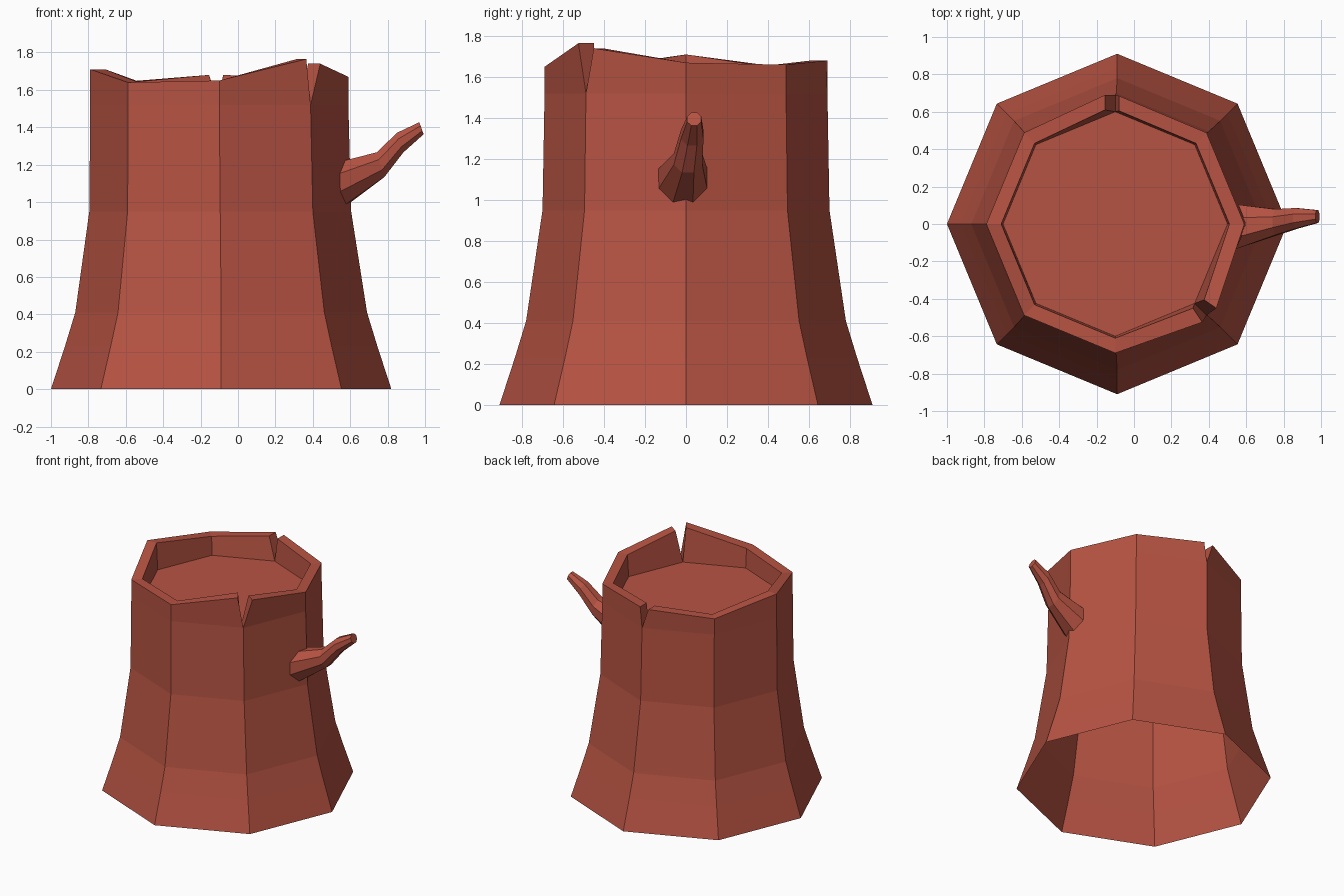
import bpy, bmesh, math
from mathutils import Vector

if "Cube" in bpy.data.objects:
    bpy.data.objects.remove(bpy.data.objects["Cube"])

bark = bpy.data.materials.new("red_brown_bark")
bark.diffuse_color = (0.47, 0.087, 0.055, 1)
bark.use_nodes = True
bark.node_tree.nodes["Principled BSDF"].inputs["Base Color"].default_value = bark.diffuse_color


def finish(bm, name):
    mesh = bpy.data.meshes.new(name)
    bm.to_mesh(mesh)
    bm.free()
    mesh.materials.append(bark)
    obj = bpy.data.objects.new(name, mesh)
    bpy.context.collection.objects.link(obj)


def ring(bm, cx, r, z):
    return [bm.verts.new((cx + r * math.cos(i * math.pi / 4),
                          r * math.sin(i * math.pi / 4), z)) for i in range(8)]


# Trunk: flared eight-sided shell, open underneath
bm = bmesh.new()
rings = [ring(bm, *p) for p in ((-0.09, 0.91, 0), (-0.09, 0.835, 0.23), (-0.09, 0.78, 0.41),
                                (-0.095, 0.70, 0.95), (-0.10, 0.69, 1.52))]
for low, up in zip(rings, rings[1:]):
    for i in range(8):
        j = (i + 1) % 8
        bm.faces.new((low[i], low[j], up[j], up[i]))

# Sunken cut surface
floor = ring(bm, -0.10, 0.60, 1.50)
bm.faces.new(floor)

# Jagged rim: one outer and inner point per corner, split in two at the notches
heights = [1.67, 1.66, 0, 1.645, 1.71, 1.64, 1.65, 0]
outer, inner = ring(bm, -0.10, 0.69, 1.7), ring(bm, -0.10, 0.61, 1.7)
start, end = {}, {}
for i, h in enumerate(heights):
    if h:
        outer[i].co.z = inner[i].co.z = h
        start[i] = end[i] = (outer[i], inner[i])
    else:
        bm.verts.remove(outer[i])
        bm.verts.remove(inner[i])


def lip(o, n, z):
    return bm.verts.new((*o, z)), bm.verts.new((*n, z))


end[2] = lip((-0.08, 0.685), (-0.08, 0.605), 1.68)
start[2] = lip((-0.155, 0.69), (-0.155, 0.61), 1.68)
end[7] = lip((0.365, -0.525), (0.315, -0.45), 1.765)
start[7] = lip((0.44, -0.45), (0.375, -0.405), 1.74)

base = rings[-1]
for i in range(8):
    j = (i + 1) % 8
    (oa, ia), (ob, ib) = start[i], end[j]
    bm.faces.new((base[i], base[j], ob, oa))
    bm.faces.new((oa, ob, ib, ia))
    bm.faces.new((ia, ib, floor[j], floor[i]))
for k in (2, 7):
    bm.faces.new((end[k][0], base[k], floor[k], end[k][1]))
    bm.faces.new((base[k], start[k][0], start[k][1], floor[k]))
finish(bm, "trunk")

# Branch stub: tapering bent tube with a splayed foot on the bark
bm = bmesh.new()
stations = [((0.57, -0.015, 1.105), 0.128, 0.0), ((0.762, 0.01, 1.20), 0.075, 0.30),
            ((0.867, 0.03, 1.318), 0.06, 0.30), ((0.981, 0.04, 1.395), 0.037, 0.34)]
tubes = []
for k, (c, r, tilt) in enumerate(stations):
    loop = []
    for i in range(8):
        a = (i + 0.5) * math.pi / 4
        y, v = r * math.cos(a), r * math.sin(a)
        p = Vector(c) + Vector((-v * math.sin(tilt), y, v * math.cos(tilt)))
        if k == 0:
            p.x = 0.60 - 0.41 * abs(p.y)
        loop.append(bm.verts.new(p))
    tubes.append(loop)
for a, b in zip(tubes, tubes[1:]):
    for i in range(8):
        j = (i + 1) % 8
        bm.faces.new((a[i], a[j], b[j], b[i]))
bm.faces.new(tubes[-1])
finish(bm, "branch_stub")
